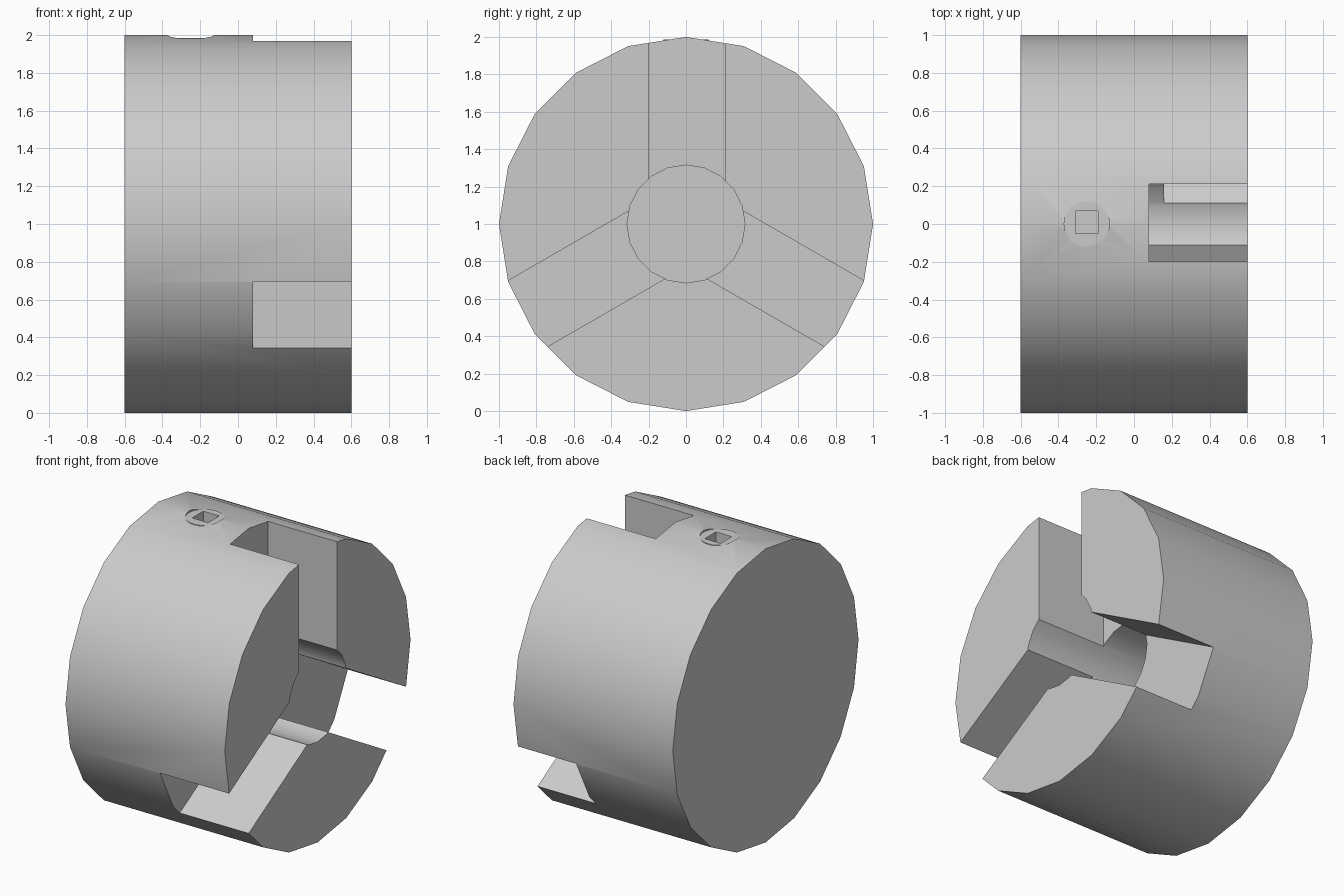
import bpy, math
from mathutils import Vector, Matrix

if "Cube" in bpy.data.objects:
    bpy.data.objects.remove(bpy.data.objects["Cube"])


def cylinder(name, sides, radius, start, end, axis):
    """Cylinder between two points along axis 'X' or 'Z'."""
    a, b = Vector(start), Vector(end)
    rot = (0, math.radians(90), 0) if axis == 'X' else (0, 0, 0)
    bpy.ops.mesh.primitive_cylinder_add(vertices=sides, radius=radius, depth=(b - a).length)
    ob = bpy.context.object
    ob.name = name
    mat = Matrix.Translation((a + b) / 2)
    if axis == 'X':
        mat = mat @ Matrix.Rotation(rot[1], 4, 'Y')
    ob.data.transform(mat)
    return ob


def box(name, lo, hi):
    lo, hi = Vector(lo), Vector(hi)
    bpy.ops.mesh.primitive_cube_add(size=1)
    ob = bpy.context.object
    ob.name = name
    size = hi - lo
    ob.data.transform(Matrix.Translation((lo + hi) / 2) @ Matrix.Diagonal((*size, 1)))
    return ob


def combine(target, tool, operation):
    """Apply a boolean and remove the tool object."""
    mod = target.modifiers.new(operation, 'BOOLEAN')
    mod.operation = operation
    mod.solver = 'EXACT'
    mod.object = tool
    bpy.context.view_layer.objects.active = target
    bpy.ops.object.modifier_apply(modifier=mod.name)
    bpy.data.objects.remove(tool, do_unlink=True)


# Chuck body, lying along x
body = cylinder("chuck_body", 20, 1.0, (-0.6, 0, 1), (0.6, 0, 1), 'X')

# Blind central bore, open on the +x face
combine(body, cylinder("bore_cutter", 20, 0.315, (-0.5, 0, 1), (0.8, 0, 1), 'X'), 'DIFFERENCE')

# Three jaw slots: angle about x, start of slot, side offset
for angle, x0, off in ((0, 0.08, 0.006), (120, 0.08, 0.008), (-120, 0.16, -0.008)):
    slot = box("slot_cutter", (x0, off - 0.205, 0.02), (0.8, off + 0.205, 1.3))
    slot.data.transform(Matrix.Translation((0, 0, 1)) @
                        Matrix.Rotation(math.radians(angle), 4, 'X'))
    # keep the slots slightly raised on both sides
    vs = [v.co for v in slot.data.vertices]
    mid = sum(vs, Vector()) / len(vs)
    if angle:
        n = Vector((0, math.copysign(0.5, mid.y), 0.866))
        shift = 0.008 - (mid - Vector((0, 0, 1))).dot(n)
        slot.data.transform(Matrix.Translation(n * shift))
    combine(body, slot, 'DIFFERENCE')

# Flat key boss on the top ridge, with a square key hole
kx, flat = -0.25, 1.986
combine(body, cylinder("boss_cutter", 24, 0.12, (kx, 0, flat), (kx, 0, 2.2), 'Z'), 'DIFFERENCE')
combine(body, cylinder("boss", 24, 0.1195, (kx, 0, 1.9), (kx, 0, flat), 'Z'), 'UNION')
combine(body, box("key_cutter", (kx - 0.06, -0.05, 1.65), (kx + 0.06, 0.07, 2.2)), 'DIFFERENCE')

bpy.ops.object.select_all(action='DESELECT')
body.select_set(True)
bpy.context.view_layer.objects.active = body
bpy.ops.object.shade_smooth_by_angle(angle=math.radians(30))
